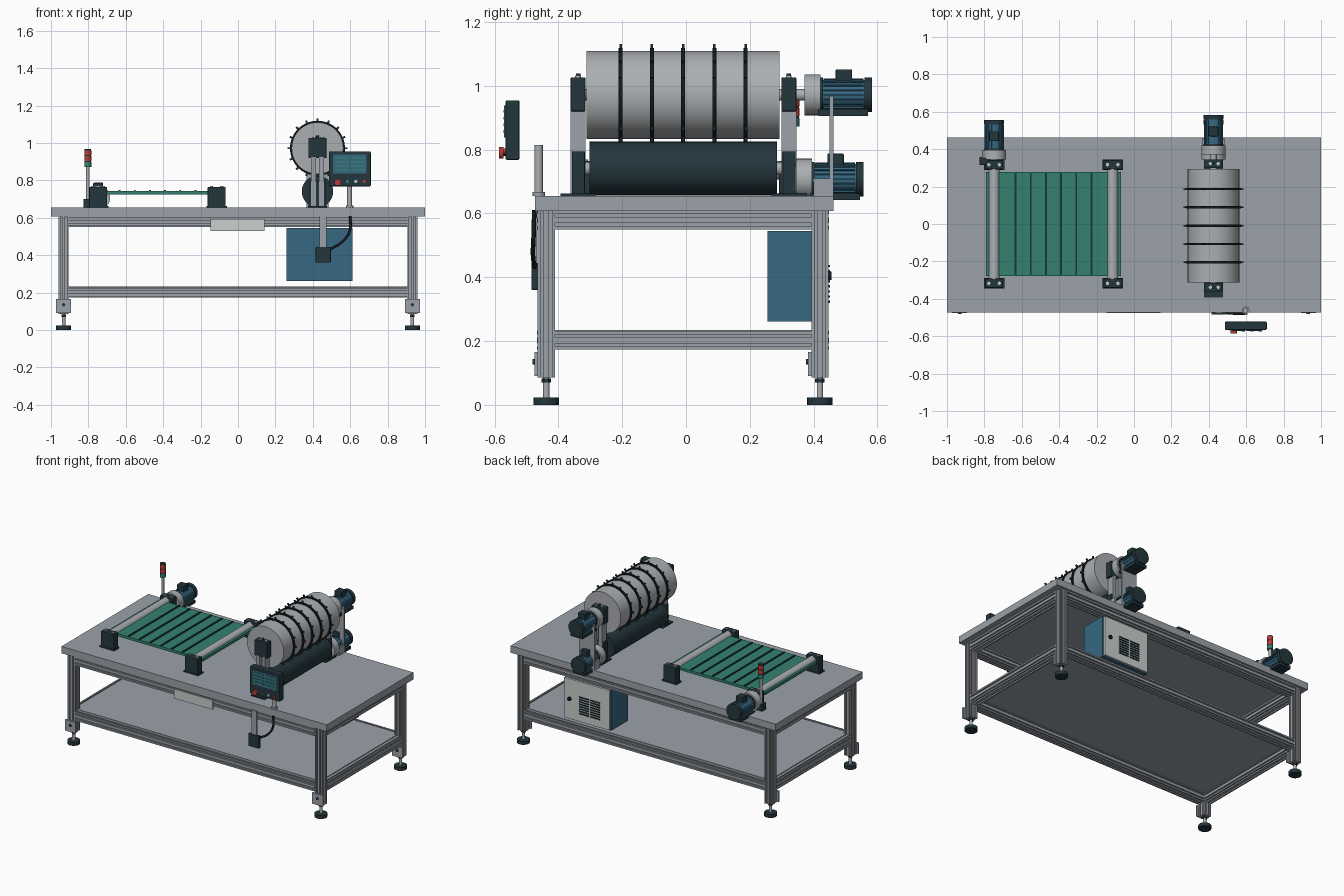
import bpy, bmesh
from math import radians, sin, cos, pi

if "Cube" in bpy.data.objects:
    bpy.data.objects.remove(bpy.data.objects["Cube"], do_unlink=True)


def material(name, r, g, b):
    m = bpy.data.materials.new(name)
    m.use_nodes = True
    m.diffuse_color = (r, g, b, 1)
    m.node_tree.nodes["Principled BSDF"].inputs["Base Color"].default_value = (r, g, b, 1)
    return m


GREY = material("frame grey", .33, .36, .40)
STEEL = material("roller steel", .41, .43, .45)
DARK = material("dark slate", .017, .037, .046)
BLACK = material("rubber black", .008, .01, .012)
BLUE = material("machine blue", .037, .14, .22)
GREEN = material("belt green", .033, .22, .16)
PINE = material("cleat green", .008, .04, .035)
RED = material("signal red", .5, .045, .04)
PALE = material("panel pale grey", .58, .63, .62)


def finish(name, mat):
    ob = bpy.context.object
    ob.name = name
    ob.data.materials.append(mat)
    return ob


def box(name, mat, x0, x1, y0, y1, z0, z1, bevel=0):
    bpy.ops.mesh.primitive_cube_add(size=1, location=((x0 + x1) / 2, (y0 + y1) / 2, (z0 + z1) / 2))
    ob = finish(name, mat)
    ob.scale = (x1 - x0, y1 - y0, z1 - z0)
    bpy.ops.object.transform_apply(location=False, rotation=False)
    if bevel:
        mod = ob.modifiers.new("bevel", 'BEVEL')
        mod.width = bevel
        mod.segments = 2
    return ob


def cyl(name, mat, r, start, length, axis='Z', sides=24):
    """Cylinder from a start point along +axis."""
    i = 'XYZ'.index(axis)
    loc = list(start)
    loc[i] += length / 2
    rot = {'X': (0, pi / 2, 0), 'Y': (pi / 2, 0, 0), 'Z': (0, 0, 0)}[axis]
    bpy.ops.mesh.primitive_cylinder_add(radius=r, depth=length, vertices=sides, location=loc, rotation=rot)
    bpy.ops.object.shade_smooth_by_angle(angle=radians(35))
    return finish(name, mat)


def slotted_bar(name, start, length, axis, h):
    """Square extrusion with two slots along every side."""
    a, g, d = h * .48, h * .17, h * .3
    side = [(-h, h), (-a - g, h), (-a - g, h - d), (-a + g, h - d), (-a + g, h),
            (a - g, h), (a - g, h - d), (a + g, h - d), (a + g, h)]
    pts = []
    for k in range(4):
        c, s = round(cos(k * pi / 2)), round(sin(k * pi / 2))
        pts += [(u * c + v * s, v * c - u * s) for u, v in side]
    place = {'X': lambda u, v: (0, u, v), 'Y': lambda u, v: (u, 0, v), 'Z': lambda u, v: (u, v, 0)}[axis]
    bm = bmesh.new()
    face = bm.faces.new([bm.verts.new(place(u, v)) for u, v in pts])
    res = bmesh.ops.extrude_face_region(bm, geom=[face])
    move = [length if axis == k else 0 for k in 'XYZ']
    bmesh.ops.translate(bm, vec=move, verts=[v for v in res['geom'] if isinstance(v, bmesh.types.BMVert)])
    bmesh.ops.recalc_face_normals(bm, faces=bm.faces)
    me = bpy.data.meshes.new(name)
    bm.to_mesh(me)
    bm.free()
    me.materials.append(GREY)
    ob = bpy.data.objects.new(name, me)
    ob.location = start
    bpy.context.collection.objects.link(ob)


# Table, shelf and slotted frame
LX, YF, YB = .932, -.438, .42
box("table_top", GREY, -1, 1, -.473, .462, .608, .655)
box("lower_shelf", GREY, -.92, .92, -.43, .41, .226, .234)
for x in (-LX, LX):
    for y in (YF, YB):
        slotted_bar("leg", (x, y, .085), .523, 'Z', .027)
        cyl("foot_pad", DARK, .04, (x, y, 0), .023)
        cyl("foot_rod", STEEL, .01, (x, y, .02), .07, sides=16)
        cyl("foot_nut", DARK, .015, (x, y, .07), .012, sides=6)
        box("foot_bracket", GREY, x - .04, x + .04, y - .037, y - .027, .09, .165)
        cyl("bracket_bolt", DARK, .009, (x, y - .043, .135), .008, 'Y', 12)
for z in (.579, .202):
    for y in (YF, YB):
        slotted_bar("long_rail", (-LX + .027, y, z), 2 * LX - .054, 'X', .029)
    for x in (-LX, LX):
        slotted_bar("side_rail", (x, YF + .027, z), YB - YF - .054, 'Y', .029)

# Front sign plate
box("sign_plate", PALE, -.147, .142, -.477, -.467, .53, .594)

# Electrical cabinet with vented door on the back
box("cabinet_body", BLUE, .26, .612, .255, .432, .262, .545)
box("cabinet_door", PALE, .266, .606, .432, .446, .268, .54)
for col in range(2):
    for row in range(8):
        x, z = .335 + col * .085, .32 + row * .016
        box("door_vent", DARK, x, x + .072, .446, .452, z, z + .007)
cyl("door_lock", BLACK, .013, (.565, .446, .405), .01, 'Y', 16)


def motor(label, x, y, z):
    """Geared motor pointing to the back, y is the gearbox front."""
    cyl(label + "_gearbox", STEEL, .064, (x, y, z), .05, 'Y', 32)
    cyl(label + "_flange", DARK, .054, (x, y + .05, z), .008, 'Y', 32)
    cyl(label + "_body", BLUE, .047, (x, y + .055, z), .14, 'Y', 32)
    for k in range(20):
        a = k * pi / 10
        fin = box(label + "_fin", BLUE, -.002, .002, y + .06, y + .185, -.004, .004)
        fin.location.x, fin.location.z = x + .048 * sin(a), z + .048 * cos(a)
        fin.rotation_euler.y = a
    cyl(label + "_fan_cover", DARK, .054, (x, y + .188, z), .024, 'Y', 32)
    box(label + "_terminal_box", DARK, x - .026, x + .026, y + .098, y + .15, z + .04, z + .08, .004)
    box(label + "_foot", DARK, x - .045, x + .045, y + .045, y + .2, z - .066, z - .045)


# Flat conveyor with cleats, end rollers and bearing blocks
box("conveyor_belt", GREEN, -.79, -.07, -.278, .278, .726, .744)
for k in range(6):
    x = -.633 + k * .081
    box("belt_cleat", PINE, x - .005, x + .005, -.272, .272, .744, .75)
for x in (-.748, -.114):
    cyl("end_roller", STEEL, .029, (x, -.3, .735), .6, 'Y', 32)
    for s in (-1, 1):
        y = s * .317
        box("bearing_block", DARK, x - .048, x + .048, y - .025, y + .025, .655, .765, .004)
        box("bearing_base", DARK, x - .055, x + .055, y - .027, y + .027, .655, .664)
        for dx in (-.028, .028):
            cyl("block_bolt", PALE, .009, (x + dx, y, .763), .006, sides=12)
cyl("conveyor_shaft", STEEL, .02, (-.748, .33, .712), .03, 'Y')
motor("conveyor_motor", -.748, .345, .708)

# Signal tower
TX, TY = -.803, .337
box("tower_base", DARK, TX - .022, TX + .022, TY - .022, TY + .022, .655, .7)
cyl("tower_pole", STEEL, .009, (TX, TY, .69), .19, sides=16)
for mat, z in ((GREEN, .873), (RED, .904), (RED, .935)):
    cyl("tower_lamp", mat, .019, (TX, TY, z), .026)
    cyl("tower_ring", DARK, .017, (TX, TY, z + .025), .007)

# Ringed drum over a dark pressure roller
DX, DZ = .425, .972
cyl("drum", STEEL, .138, (DX, -.312, DZ), .605, 'Y', 64)
cyl("drum_shaft", STEEL, .018, (DX, -.35, DZ), .73, 'Y')
for k in range(5):
    y = -.205 + k * .098
    cyl("drum_ring", BLACK, .147, (DX, y - .006, DZ), .012, 'Y', 64)
    for n in range(16):
        a = n * pi / 8
        stud = box("ring_stud", DARK, -.005, .005, y - .004, y + .004, -.009, .009)
        stud.location.x, stud.location.z = DX + .151 * sin(a), DZ + .151 * cos(a)
        stud.rotation_euler.y = a
cyl("pressure_roller", DARK, .084, (DX, -.302, .741), .587, 'Y', 48)
cyl("pressure_shaft", STEEL, .02, (DX, -.35, .741), .68, 'Y')

# Drum supports at both ends
for y0 in (-.362, .299):
    y1 = y0 + .047
    ym = (y0 + y1) / 2
    box("support_base", DARK, DX - .052, DX + .052, ym - .055, ym + .055, .655, .662)
    for dx in (-.021, .021):
        box("support_pillar", GREY, DX + dx - .013, DX + dx + .013, y0, y1, .66, .925)
        cyl("support_bolt", PALE, .009, (DX + dx + .004, ym, 1.025), .008, sides=12)
    box("lower_bearing", DARK, DX - .046, DX + .046, y0 + .004, y1 - .002, .66, .795, .004)
    box("upper_bearing", DARK, DX - .048, DX + .048, y0, y1, .92, 1.027, .004)
    cyl("bearing_nipple", DARK, .007, (DX, ym, 1.025), .014, sides=12)

# Two drives of the drum section and the motor bracket
motor("drum_motor", DX, .371, DZ)
motor("roller_motor", DX, .345, .708)
box("motor_post", GREY, DX - .058, DX + .058, .45, .462, .655, .968)
box("motor_post_foot", GREY, DX - .058, DX + .058, .40, .45, .655, .71)

# Control panel
box("control_panel", DARK, .486, .71, -.566, -.522, .768, .955, .005)
box("panel_screen", BLUE, .508, .688, -.57, -.565, .838, .938)
for col in range(2):
    for row in range(4):
        x, z = .52 + col * .085, .853 + row * .021
        box("screen_row", GREEN, x, x + .07, -.573, -.569, z, z + .008)
cyl("stop_button", RED, .018, (.533, -.586, .79), .014, 'Y')
cyl("stop_stem", BLACK, .01, (.533, -.575, .79), .012, 'Y')
for x, mat in ((.585, GREEN), (.63, PALE), (.675, RED)):
    cyl("panel_button", mat, .009, (x, -.574, .795), .01, 'Y', 16)
cyl("panel_pole", STEEL, .013, (.597, -.462, .655), .16)
cyl("pole_collar", GREY, .02, (.597, -.462, .655), .012)

# Junction box, its hanger and the cable
box("box_hanger", GREY, .436, .474, -.478, -.468, .44, .608)
box("junction_box", DARK, .415, .496, -.485, -.463, .36, .445, .004)
curve = bpy.data.curves.new("cable", 'CURVE')
curve.dimensions = '3D'
curve.bevel_depth = .007
path = curve.splines.new('BEZIER')
stops = [(.49, -.475, .43), (.56, -.48, .475), (.597, -.478, .53), (.6, -.476, .61)]
path.bezier_points.add(len(stops) - 1)
for p, co in zip(path.bezier_points, stops):
    p.co = co
    p.handle_left_type = p.handle_right_type = 'AUTO'
curve.materials.append(BLACK)
bpy.context.collection.objects.link(bpy.data.objects.new("cable", curve))
